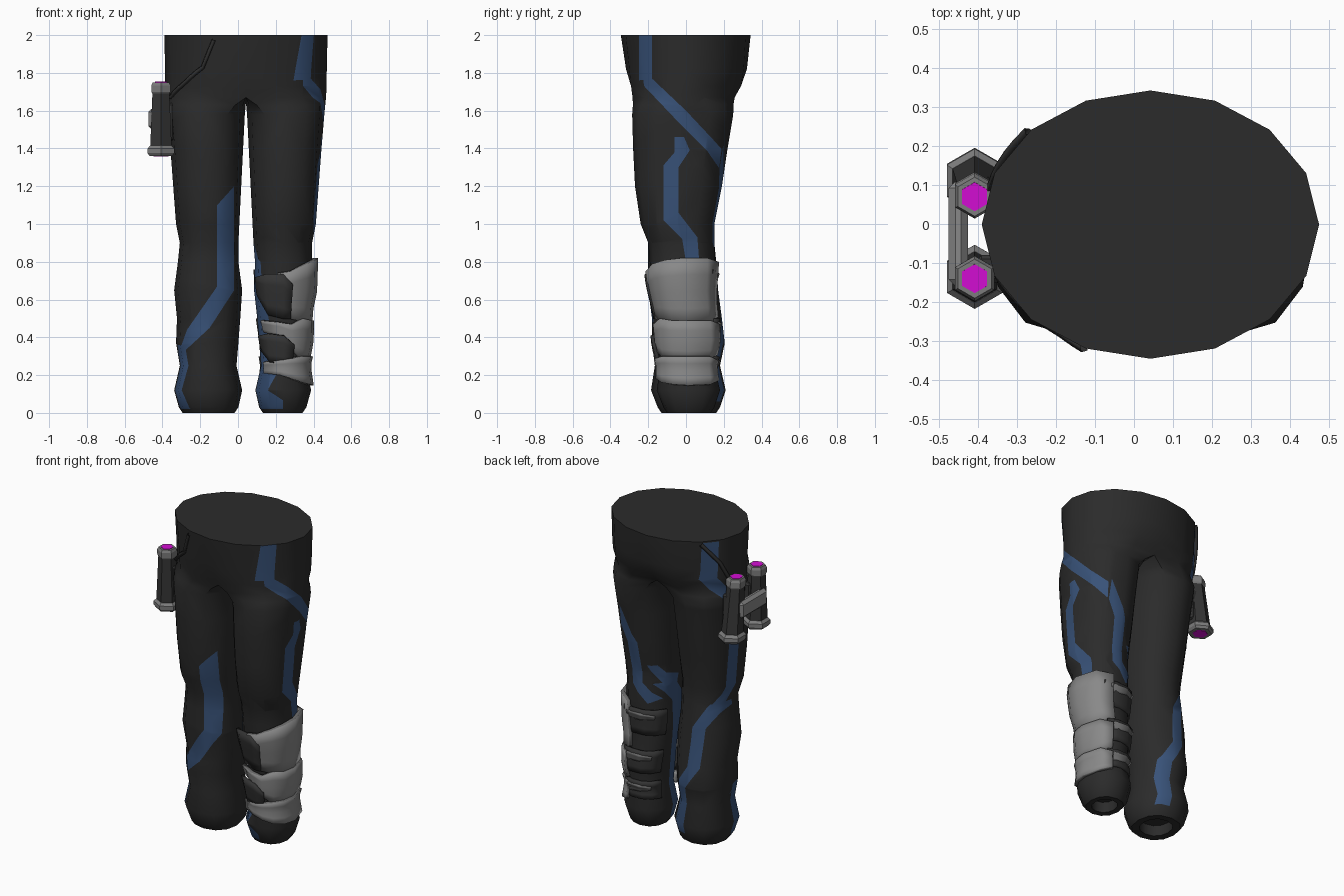
import bpy, bmesh, math
from mathutils import Vector

if "Cube" in bpy.data.objects:
    bpy.data.objects.remove(bpy.data.objects["Cube"])

def material(name, r, g, b):
    m = bpy.data.materials.new(name)
    m.diffuse_color = (r, g, b, 1)
    m.use_nodes = True
    m.node_tree.nodes["Principled BSDF"].inputs["Base Color"].default_value = m.diffuse_color
    return m

CLOTH = material("black cloth", .024, .024, .024)
BLUE = material("blue stripe", .040, .085, .19)
PLATE = material("light grey plate", .25, .25, .25)
EDGE = material("mid grey edge", .14, .14, .14)
METAL = material("canister grey", .2, .2, .2)
DARK = material("dark strap", .034, .034, .034)
GLOW = material("magenta glow", .65, .004, .65)
MID = .042  # x of the body's middle

# leg profile: z, inner and outer distance from the middle, front y, back y
ROWS = [(0, .06, .335, -.13, .16), (.03, .04, .355, -.15, .18), (.12, .02, .38, -.185, .21),
        (.25, .05, .35, -.165, .18), (.37, .04, .37, -.18, .205), (.5, .03, .365, -.18, .19),
        (.65, .02, .38, -.2, .17), (.8, .04, .36, -.2, .16), (.9, .04, .35, -.2, .15),
        (1.0, .035, .37, -.24, .15), (1.2, .025, .385, -.27, .19), (1.4, .015, .4, -.28, .22),
        (1.58, .006, .415, -.285, .25), (1.63, .002, .42, -.29, .26), (1.67, 0, .424, -.305, .28),
        (1.73, 0, .427, -.315, .315), (1.82, 0, .428, -.325, .33), (2.0, 0, .432, -.345, .342)]

def clamp(v):
    return max(0, min(1, v))

def profile(side, z):
    for a, b in zip(ROWS, ROWS[1:]):
        if z <= b[0]:
            break
    f = (z - a[0]) / (b[0] - a[0])
    i, o, y0, y1 = [p + (q - p) * f for p, q in zip(a[1:], b[1:])]
    if side > 0:  # slimmer shin under the armour
        k = clamp((.88 - z) / .3)
        i, o, y0, y1 = i + .03 * k, o - .035 * k, y0 + .03 * k, y1 - .03 * k
    return i, o, y0, y1

def section(side, z, ang, off=0.0, shrink=1.0):
    """Point on the trouser surface; angle 0 points outward, negative is the front."""
    i, o, y0, y1 = profile(side, z)
    cx, hx, cy, hy = (i + o) / 2, ((o - i) / 2 + off) * shrink, (y0 + y1) / 2, ((y1 - y0) / 2 + off) * shrink
    r = math.radians(ang)
    c, s = math.cos(r), math.sin(r)
    x = cx + hx * math.copysign(abs(c) ** .9, c)
    y = cy + hy * math.copysign(abs(s) ** .9, s)
    w = clamp((z - 1.6) / .07)  # blend from a full leg to half of the hips
    if w > 0:
        if abs(ang) < 119:
            h = math.radians(ang * .75)
            tx, ty = o * math.cos(h), cy + hy * math.sin(h)
        else:  # middle seam, pulled in above the crotch
            pull = .05 * clamp((1.85 - z) / .2)
            tx, ty = 0, cy + math.copysign((hy - pull) * (180 - abs(ang)) / 60, ang)
        x, y = x + (tx - x) * w, y + (ty - y) * w
    return Vector((MID + side * x, y, z))

def finish(name, bm, mats, smooth=True):
    me = bpy.data.meshes.new(name)
    bm.to_mesh(me)
    bm.free()
    ob = bpy.data.objects.new(name, me)
    bpy.context.collection.objects.link(ob)
    for m in mats:
        me.materials.append(m)
    if smooth:
        bpy.ops.object.select_all(action='DESELECT')
        ob.select_set(True)
        bpy.context.view_layer.objects.active = ob
        bpy.ops.object.shade_smooth_by_angle(angle=math.radians(42))
    return ob

def loft(bm, rings, closed=True):
    vs = [[bm.verts.new(p) for p in r] for r in rings]
    n = len(vs[0])
    for a, b in zip(vs, vs[1:]):
        for j in range(n if closed else n - 1):
            k = (j + 1) % n
            bm.faces.new((a[j], a[k], b[k], b[j]))
    return vs

def stripe(bm, side, axis, sign, left, right, limit=.15):
    """Cut a painted band, given by its two edges in (u, z), into one side of a leg."""
    u = 1 - axis
    for k in range(len(left) - 1):
        quad = [left[k], right[k], right[k + 1], left[k + 1]]
        lo = [min(p[n] for p in quad) for n in (0, 1)]
        hi = [max(p[n] for p in quad) for n in (0, 1)]
        def near():
            bm.normal_update()
            out = []
            for f in bm.faces:
                us, zs = [v.co[u] for v in f.verts], [v.co.z for v in f.verts]
                if (f.normal[axis] * sign > limit and (f.calc_center_median().x - MID) * side > 0
                        and abs(f.normal.z) < .9 and max(us) > lo[0] and min(us) < hi[0]
                        and max(zs) > lo[1] and min(zs) < hi[1]):
                    out.append(f)
            return out
        edges = list(zip(quad, quad[1:] + quad[:1]))
        for p, q in edges:
            co, no = Vector((0, 0, p[1])), Vector((0, 0, q[0] - p[0]))
            co[u], no[u] = p[0], p[1] - q[1]
            fs = near()
            geom = list({e for f in fs for e in f.edges} | {v for f in fs for v in f.verts}) + fs
            bmesh.ops.bisect_plane(bm, geom=geom, dist=1e-5, plane_co=co, plane_no=no.normalized())
        for f in near():
            c = f.calc_center_median()
            d = [(q[0] - p[0]) * (c.z - p[1]) - (q[1] - p[1]) * (c[u] - p[0]) for p, q in edges]
            if min(d) > 0 or max(d) < 0:
                f.material_index = 1

def band(bm, side, axis, sign, path, w):
    stripe(bm, side, axis, sign, [(a - w / 2, z) for a, z in path], [(a + w / 2, z) for a, z in path])

# trousers: two lofted legs welded along the middle of the hips
bm = bmesh.new()
lining = bmesh.new()
ANGS = [-180 + 30 * k for k in range(12)]
for side in (-1, 1):
    bm.faces.new(loft(bm, [[section(side, r[0], a) for a in ANGS] for r in ROWS])[-1])
    hollow = [[section(side, 0, a, 0, s) + Vector((0, 0, h)) for a in ANGS]
              for s, h in ((.68, .07), (.68, .002), (1, 0))]
    lining.faces.new(loft(lining, hollow)[0])
bmesh.ops.recalc_face_normals(lining, faces=lining.faces)
bmesh.ops.reverse_faces(lining, faces=[f for f in lining.faces if f.normal.z > .5])
finish("cuff_lining", lining, [CLOTH])
inner = [f for f in bm.faces if all(abs(v.co.x - MID) < 1e-4 for v in f.verts)]
bmesh.ops.delete(bm, geom=inner, context='FACES')
bmesh.ops.remove_doubles(bm, verts=bm.verts, dist=1e-4)
bmesh.ops.recalc_face_normals(bm, faces=bm.faces)
# armoured leg: hip band running onto the back, thigh zigzag, inner band
stripe(bm, 1, 0, 1, [(-.25, 2), (-.25, 1.76)], [(-.18, 2), (-.18, 1.77)])
stripe(bm, 1, 0, 1, [(-.25, 1.76), (-.06, 1.56), (.11, 1.39), (.2, 1.26)],
       [(-.18, 1.77), (0, 1.6), (.15, 1.44), (.22, 1.36)], .5)
stripe(bm, 1, 0, 1, [(-.06, 1.46), (-.06, 1.38), (-.12, 1.31), (-.12, 1.02), (-.02, .92), (0, .8)],
       [(-.01, 1.46), (.02, 1.39), (-.04, 1.3), (-.04, 1.06), (.06, .93), (.07, .8)])
stripe(bm, 1, 1, 1, [(.335, 1.42), (.22, 1.2), (.21, .93), (.11, .83)],
       [(.34, 1.29), (.295, 1.19), (.28, .91), (.18, .8)], .5)
band(bm, 1, 1, 1, [(.155, 1.05), (.07, .9)], .05)
band(bm, 1, 0, -1, [(.06, .93), (-.06, .8), (-.07, .02)], .13)
# other leg: front band running to the ankle, side band running to the back
stripe(bm, -1, 1, -1, [(-.11, 1.1), (-.11, .67), (-.27, .44), (-.32, .3)],
       [(-.02, 1.2), (-.02, .65), (-.15, .45), (-.28, .33)])
band(bm, -1, 0, -1, [(-.07, .36), (-.06, .02)], .1)
band(bm, -1, 0, -1, [(.19, 1.99), (.19, 1.75), (.03, 1.55), (0, 1.3), (0, 1.0), (.08, .87)], .08)
band(bm, -1, 1, 1, [(-.29, .9), (-.2, .75), (-.18, .5), (-.09, .36), (-.08, .06)], .08)
finish("trousers", bm, [CLOTH, BLUE])

# shin armour: shells following the leg, columns of (angle, top, bottom)
def shell(name, cols, off, mats, thick=.02):
    bm = bmesh.new()
    loft(bm, [[section(1, t + (b - t) * f / 4, a, off - .003 * f) for a, t, b in cols] for f in range(5)], False)
    ob = finish(name, bm, mats)
    m = ob.modifiers.new("thickness", 'SOLIDIFY')
    m.thickness, m.offset, m.material_offset_rim = thick, 0, 1

shell("knee_plate", [(-98, .74, .66), (-80, .75, .5), (-50, .79, .485), (-25, .81, .47), (0, .82, .465),
                     (40, .82, .47), (75, .8, .51)], .02, [PLATE, EDGE], .022)
shell("shin_plate", [(-135, .49, .43), (-95, .48, .4), (-75, .47, .33), (-50, .5, .285), (-25, .49, .28),
                     (0, .49, .275), (40, .49, .28), (68, .47, .31)], .02, [PLATE, EDGE])
shell("ankle_plate", [(-135, .27, .21), (-95, .28, .2), (-75, .29, .18), (-50, .3, .16), (-25, .3, .15),
                      (0, .3, .145), (40, .3, .15), (68, .28, .17)], .022, [PLATE, EDGE])
shell("upper_clasp", [(-142, .72, .62), (-118, .735, .52), (-90, .735, .5), (-76, .68, .5)], .026, [DARK, DARK])
shell("lower_clasp", [(-142, .41, .33), (-118, .42, .27), (-90, .41, .26), (-72, .36, .28)], .028, [DARK, DARK])
for k, (t, b) in enumerate([(.76, .6), (.5, .36), (.3, .19)]):
    shell(f"calf_strap_{k}", [(a, t, b) for a in (55, 80, 105, 130, 155)], .012, [DARK, DARK])
    shell(f"calf_tab_{k}", [(70, t - .02, t - .07), (100, t - .02, t - .06), (128, t - .03, t - .05)],
          .024, [EDGE, EDGE], .015)

# canisters: hexagonal, wider at the foot
def hexagons(name, base, top, levels, mats):
    """levels: (fraction along the axis, radius); hexagon corners point to the front and back."""
    bm = bmesh.new()
    rings = []
    for f, r in levels:
        c = base.lerp(top, f)
        rings.append([c + Vector((r * math.sin(k * math.pi / 3), r * math.cos(k * math.pi / 3), 0))
                      for k in range(6)])
    vs = loft(bm, rings)
    bm.faces.new(vs[0])
    bm.faces.new(vs[-1])
    bmesh.ops.recalc_face_normals(bm, faces=bm.faces)
    finish(name, bm, mats, False)

for tag, yb, yt in (("front", -.135, -.14), ("rear", .115, .07)):
    base, top = Vector((-.408, yb, 1.36)), Vector((-.408, yt, 1.75))
    hexagons(tag + "_canister_body", base, top, [(.1, .066), (.85, .052)], [DARK])
    hexagons(tag + "_canister_foot", base, top, [(0, .07), (.04, .082), (.1, .082), (.14, .066)], [METAL])
    hexagons(tag + "_canister_lid", base, top, [(.84, .05), (.87, .058), (.96, .058), (1, .05)], [METAL])
    hexagons(tag + "_canister_glow", base, top, [(-.008, .045), (1.008, .037)], [GLOW])

def box(name, lo, hi, mat, bevel):
    bm = bmesh.new()
    bmesh.ops.create_cube(bm, size=1)
    for v in bm.verts:
        v.co = Vector([l + (h - l) * (c + .5) for l, h, c in zip(lo, hi, v.co)])
    bmesh.ops.bevel(bm, geom=bm.edges[:], offset=bevel, segments=1, affect='EDGES')
    finish(name, bm, [mat], False)

box("canister_clip", (-.475, -.16, 1.5), (-.425, .11, 1.61), PLATE, .018)
box("holster_back", (-.40, -.15, 1.44), (-.34, -.08, 1.64), DARK, .01)
box("holster_back_rear", (-.40, .04, 1.44), (-.34, .12, 1.64), DARK, .01)

# hanging cords from the waist to the canisters: keys of (angle, z) on the hip surface
for name, keys in (("front_cord", [(-89, 1.975), (-77, 1.83), (-52, 1.74), (-26, 1.67)]),
                   ("rear_cord", [(58, 1.985), (34, 1.85), (16, 1.69)])):
    pts = [section(-1, a[1] + (b[1] - a[1]) * t / 3, a[0] + (b[0] - a[0]) * t / 3, .004)
           for a, b in zip(keys, keys[1:]) for t in range(4)]
    cu = bpy.data.curves.new(name, 'CURVE')
    cu.dimensions, cu.bevel_depth, cu.bevel_resolution = '3D', .012, 0
    sp = cu.splines.new('POLY')
    sp.points.add(len(pts) - 1)
    for p, q in zip(sp.points, pts):
        p.co = (q.x, q.y, q.z, 1)
    cu.materials.append(DARK)
    bpy.context.collection.objects.link(bpy.data.objects.new(name, cu))
